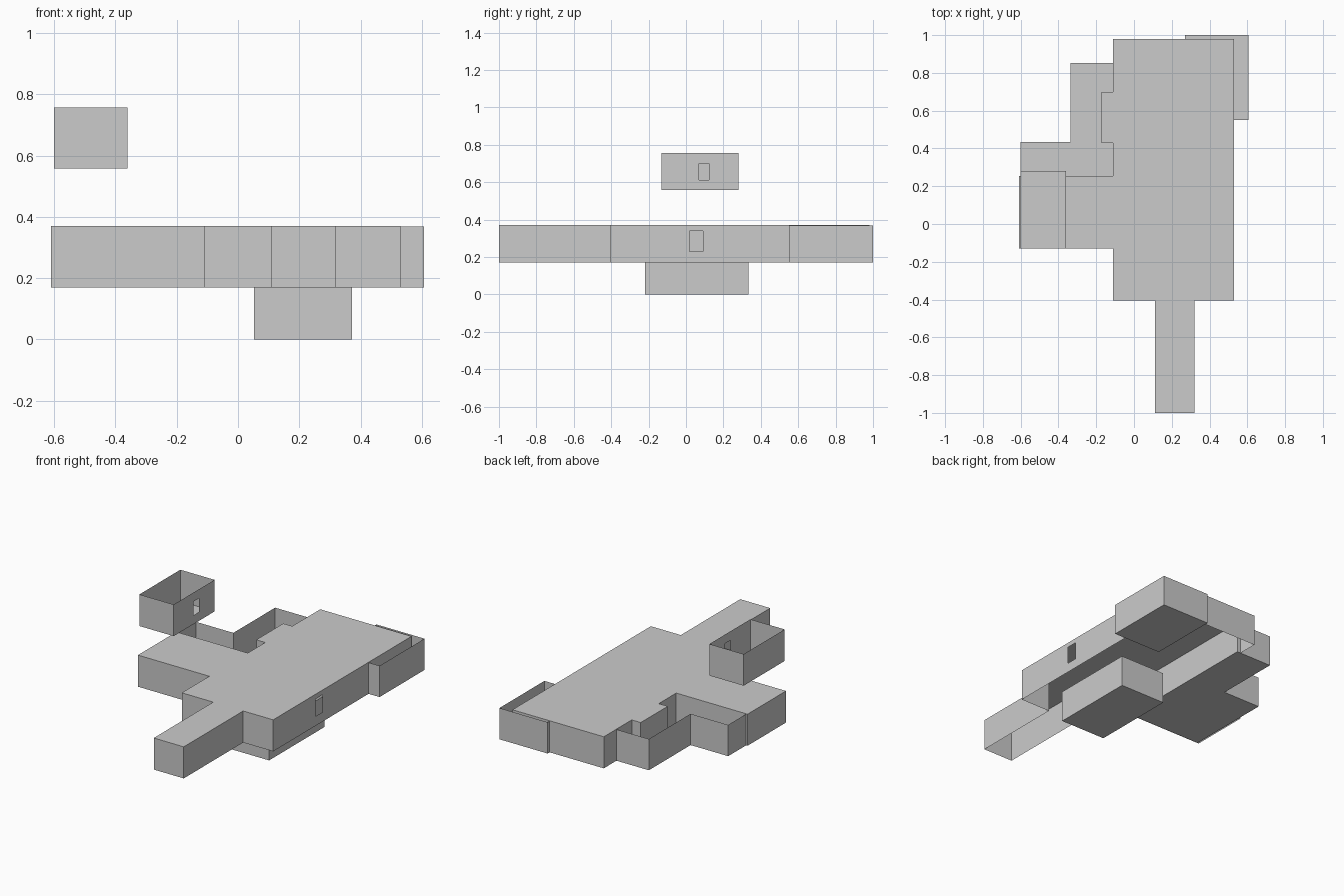
import bpy
import bmesh
from mathutils import Vector

if "Cube" in bpy.data.objects:
    bpy.data.objects.remove(bpy.data.objects["Cube"])


def room(name, outline, z0, z1, floor=False, roof=False, window=None):
    """Thin-walled room; window = (wall index, y0, y1, z0, z1) on a wall running along y."""
    bm = bmesh.new()
    low = [bm.verts.new((x, y, z0)) for x, y in outline]
    top = [bm.verts.new((x, y, z1)) for x, y in outline]
    n = len(outline)
    for i in range(n):
        j = (i + 1) % n
        ring = [low[i], low[j], top[j], top[i]]
        if window and window[0] == i:
            # frame of four faces around the opening
            _, a, b, c, d = window
            x = outline[i][0]
            hole = [bm.verts.new(p) for p in ((x, a, c), (x, b, c), (x, b, d), (x, a, d))]
            for k in range(4):
                m = (k + 1) % 4
                bm.faces.new((ring[k], ring[m], hole[m], hole[k]))
        else:
            bm.faces.new(ring)
    if floor:
        bm.faces.new(low[::-1])
    if roof:
        bm.faces.new(top)
    mesh = bpy.data.meshes.new(name)
    bm.to_mesh(mesh)
    bm.free()
    obj = bpy.data.objects.new(name, mesh)
    bpy.context.collection.objects.link(obj)
    return obj


def rect(x0, x1, y0, y1):
    return [(x0, y0), (x1, y0), (x1, y1), (x0, y1)]


# Main hall with side wing and front corridor: roofed, open underneath
main_outline = [
    (0.11, -1.0), (0.32, -1.0), (0.32, -0.405), (0.53, -0.405), (0.53, 0.98),
    (-0.11, 0.98), (-0.11, 0.70), (-0.173, 0.70), (-0.173, 0.43), (-0.11, 0.43),
    (-0.11, 0.255), (-0.61, 0.255), (-0.61, -0.13), (-0.11, -0.13),
    (-0.11, -0.405), (0.11, -0.405),
]
room("main_hall", main_outline, 0.17, 0.37, roof=True, window=(3, 0.02, 0.09, 0.23, 0.34))

# L-shaped side room: open top, with floor
side_outline = [
    (-0.6, -0.128), (-0.085, -0.128), (-0.085, 0.853), (-0.337, 0.853),
    (-0.337, 0.435), (-0.6, 0.435),
]
room("side_room", side_outline, 0.17, 0.368, floor=True)

# Back corner room: open top, with floor
room("back_room", rect(0.27, 0.607, 0.55, 1.0), 0.17, 0.368, floor=True)

# Basement below the hall
room("basement", rect(0.053, 0.372, -0.22, 0.333), 0.0, 0.2, floor=True)

# Separate upper room with a window in its right wall
room("upper_room", rect(-0.6, -0.36, -0.13, 0.28), 0.557, 0.757, floor=True,
     window=(1, 0.07, 0.122, 0.613, 0.70))
